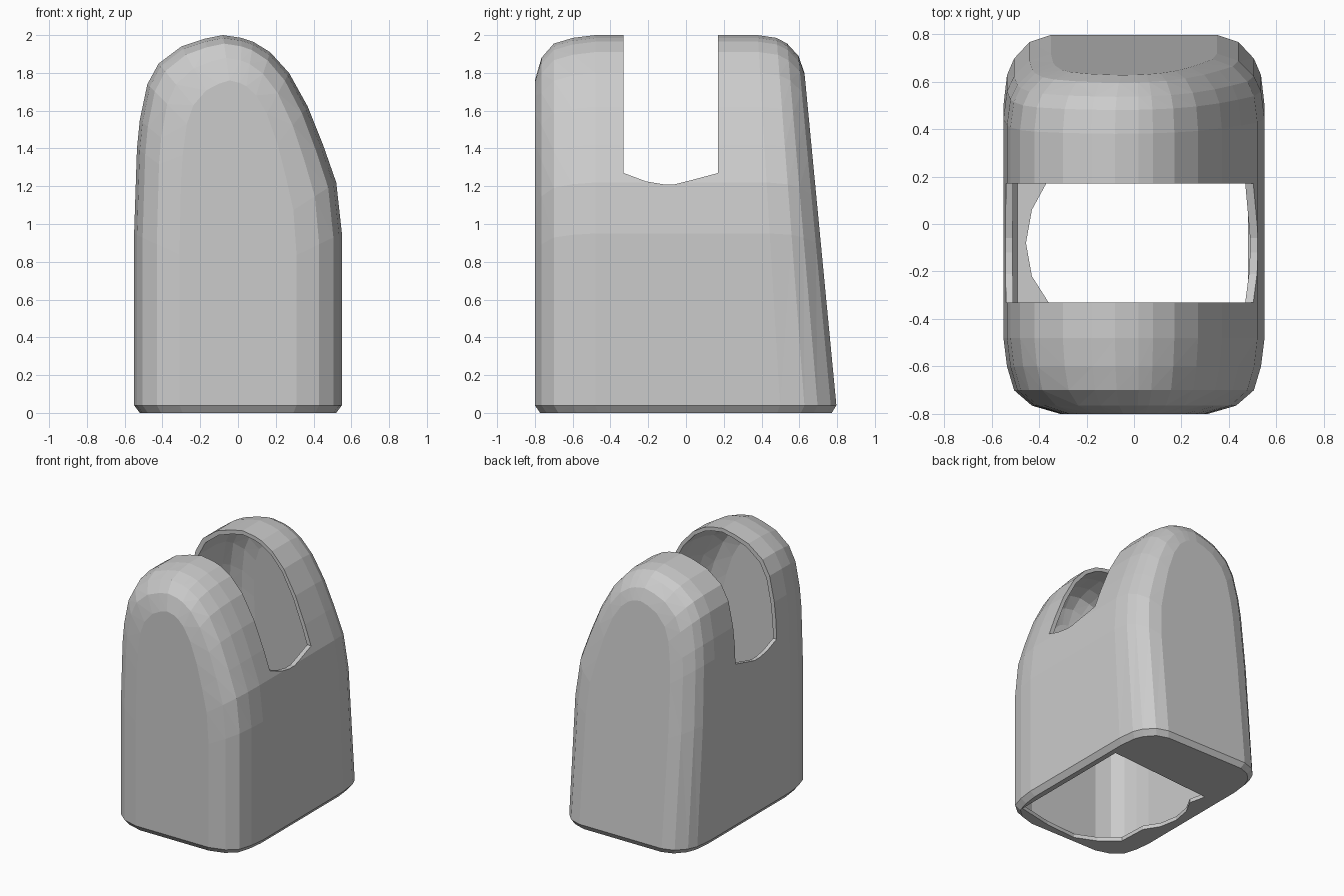
import bpy, bmesh

if "Cube" in bpy.data.objects:
    bpy.data.objects.remove(bpy.data.objects["Cube"])

# Half-outlines of the arched front profile (x, z), bottom to top, same count each side
LEFT = [(-.52, 0), (-.55, .04), (-.55, .95), (-.535, 1.4), (-.52, 1.55), (-.48, 1.74),
        (-.42, 1.85), (-.3, 1.94), (-.18, 1.98), (-.08, 2.0)]
RIGHT = [(.52, 0), (.55, .04), (.55, .95), (.52, 1.22), (.45, 1.42), (.37, 1.62),
         (.27, 1.8), (.17, 1.91), (.08, 1.965), (.02, 1.985)]
# Depth stations: (y, inset of the profile), rounding the front and back ends
STATIONS = [(-.8, .24), (-.765, .12), (-.7, .045), (-.6, .015), (-.48, 0),
            (.5, 0), (.63, .015), (.7, .045), (.77, .11), (.8, .2)]


def finish(bm, name):
    bmesh.ops.recalc_face_normals(bm, faces=bm.faces)
    me = bpy.data.meshes.new(name)
    bm.to_mesh(me)
    bm.free()
    ob = bpy.data.objects.new(name, me)
    bpy.context.collection.objects.link(ob)
    return ob


def arched_body(name, t=0.0):
    """Loft the arched profile along y; t shrinks it to make the cavity."""
    bm = bmesh.new()
    rings = []
    n = len(LEFT)
    for y0, d in STATIONS:
        ring = []
        for x, z in LEFT + RIGHT[::-1]:
            px = x * (1 - d / .55) * (1 - t / .55)
            pz = z * (1 - d / 2) * (1 - t / 2) if z > .5 else z + t
            py = y0 * (1 - t / .8)
            if y0 > 0:
                py *= 1 - .12 * pz          # leaning back wall
            if z == 0:
                py *= .965                  # chamfered foot
            ring.append(bm.verts.new((px, py, pz)))
        rings.append(ring)
    for a, b in zip(rings, rings[1:]):
        for i in range(2 * n):
            j = (i + 1) % (2 * n)
            bm.faces.new((a[i], a[j], b[j], b[i]))
    for r in (rings[0], rings[-1]):
        for i in range(n - 1):
            bm.faces.new((r[i], r[i + 1], r[2 * n - 2 - i], r[2 * n - 1 - i]))
    bmesh.ops.triangulate(bm, faces=bm.faces)
    return finish(bm, name)


def prism(name, lower, upper):
    """Closed prism between two matching outlines."""
    bm = bmesh.new()
    a = [bm.verts.new(p) for p in lower]
    b = [bm.verts.new(p) for p in upper]
    bm.faces.new(a)
    bm.faces.new(b)
    for i in range(len(a)):
        j = (i + 1) % len(a)
        bm.faces.new((a[i], a[j], b[j], b[i]))
    return finish(bm, name)


def cut(target, cutter):
    mod = target.modifiers.new("cut", 'BOOLEAN')
    mod.operation = 'DIFFERENCE'
    mod.solver = 'EXACT'
    mod.object = cutter
    cutter.hide_render = True
    bpy.context.view_layer.objects.active = target
    bpy.ops.object.modifier_apply(modifier=mod.name)
    bpy.data.objects.remove(cutter)


# Outer shell, hollowed to a thin wall
shell = arched_body("hollow_shell")
cut(shell, arched_body("cavity_cutter", .03))

# Slot through both side walls with a shallow dipped floor
slot = [(-.33, 1.27), (-.21, 1.225), (-.12, 1.21), (-.06, 1.21), (.02, 1.23),
        (.17, 1.27), (.17, 2.3), (-.33, 2.3)]
cut(shell, prism("slot_cutter", [(-1, y, z) for y, z in slot], [(1, y, z) for y, z in slot]))

# Irregular opening in the floor
hole = [(.48, .37), (-.4, .3), (-.37, .17), (-.43, .06), (-.455, -.08), (-.43, -.22),
        (-.36, -.33), (-.35, -.55), (-.22, -.66), (-.06, -.73), (.2, -.71), (.48, -.65)]
cut(shell, prism("floor_cutter", [(x, y, -.2) for x, y in hole], [(x, y, .2) for x, y in hole]))
